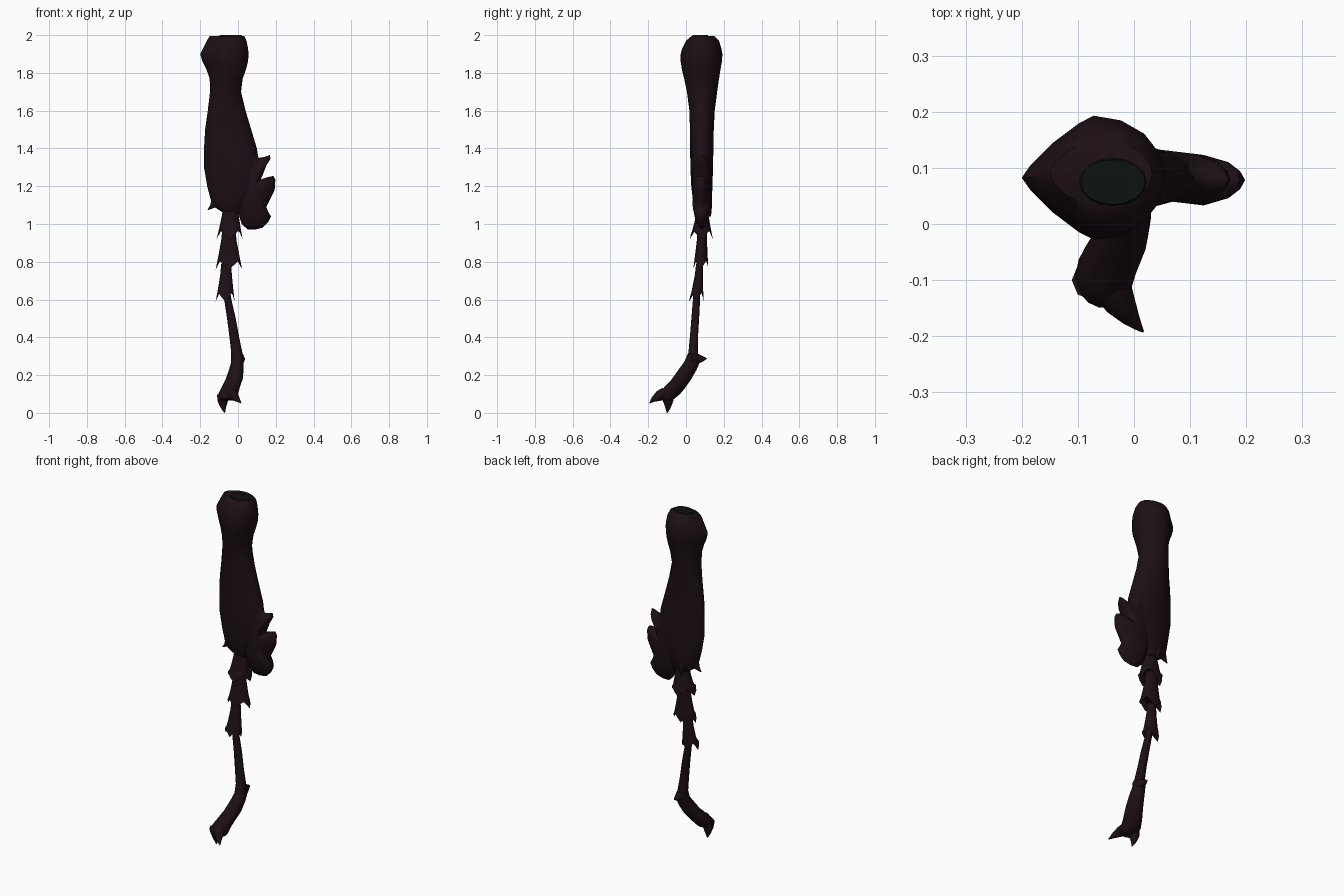
import bpy, bmesh
from math import sin, cos, pi
from mathutils import Vector


def material(name, rgb):
    m = bpy.data.materials.new(name)
    m.diffuse_color = (*rgb, 1)
    return m


shell = material("dark_shell", (0.012, 0.005, 0.007))
socket_mat = material("socket_dark", (0.004, 0.006, 0.005))


def skin(name, rings, mat=shell, angle=50):
    """Skin a stack of equal-length point rings and cap both ends."""
    bm = bmesh.new()
    rows = [[bm.verts.new(p) for p in r] for r in rings]
    n = len(rows[0])
    for a, b in zip(rows, rows[1:]):
        for i in range(n):
            j = (i + 1) % n
            bm.faces.new((a[i], a[j], b[j], b[i]))
    bm.faces.new(rows[0])
    bm.faces.new(rows[-1])
    bmesh.ops.recalc_face_normals(bm, faces=bm.faces)
    me = bpy.data.meshes.new(name)
    bm.to_mesh(me)
    bm.free()
    ob = bpy.data.objects.new(name, me)
    bpy.context.collection.objects.link(ob)
    me.materials.append(mat)
    bpy.ops.object.select_all(action='DESELECT')
    ob.select_set(True)
    bpy.context.view_layer.objects.active = ob
    bpy.ops.object.shade_smooth_by_angle(angle=angle * pi / 180)
    return ob


def ring(z, x0, x1, y0, y1, pinch=0.0, jag=0.0, n=16):
    """Horizontal oval; pinch sharpens the left side, jag drops four points."""
    pts = []
    for i in range(n):
        t = 2 * pi * i / n
        c, s = cos(t), sin(t)
        k = pinch if c < 0 else 0
        pts.append(((x0 + x1) / 2 + (x1 - x0) / 2 * c * abs(c) ** k,
                    (y0 + y1) / 2 + (y1 - y0) / 2 * s * abs(s) ** k,
                    z + jag * (1 - cos(4 * t)) / 2))
    return pts


def spike(name, base, tip, r, bend=(0, 0, 0), flat=1.0):
    """Tapered curved spur from base to tip."""
    a, b, d = Vector(base), Vector(tip), Vector(bend)
    axis = (b - a).normalized()
    u = axis.orthogonal().normalized()
    v = axis.cross(u)
    rings = []
    for t in (0, 0.35, 0.7, 0.92, 1):
        c = a.lerp(b, t) + d * 4 * t * (1 - t)
        w = r * (1 - t ** 1.4) + 0.002
        rings.append([c + u * w * cos(q * pi / 4) + v * w * flat * sin(q * pi / 4)
                      for q in range(8)])
    return skin(name, rings)


# Main limb: knobbed top, narrow neck, broad shaft
limb = [(1.995, -.15, .033, .03, .15, .2), (1.97, -.165, .045, .0, .175, .4),
        (1.93, -.185, .053, -.02, .187, .6), (1.9, -.2, .056, -.028, .193, .65),
        (1.86, -.188, .053, -.028, .19, .6), (1.82, -.168, .043, -.022, .183, .4),
        (1.77, -.15, .025, -.01, .175, .2), (1.7, -.148, .016, .005, .165, .1),
        (1.6, -.16, .04, .018, .152, .1), (1.5, -.174, .07, .021, .147, .15),
        (1.4, -.18, .1, .022, .145, .2), (1.3, -.18, .115, .023, .143, .2),
        (1.2, -.163, .11, .028, .14, .2), (1.13, -.145, .07, .036, .137, .1),
        (1.09, -.125, .03, .045, .13, 0), (1.06, -.08, .01, .06, .12, 0)]
skin("main_limb", [ring(*r) for r in limb])

# Flat socket on top of the knob
skin("top_socket", [ring(1.99, -.1, .025, .03, .12), ring(2.0, -.095, .02, .035, .115)],
     socket_mat)

# Toothed blade on the right of the limb, swelling towards its middle
outline = [(.06, 1.5), (.09, 1.41), (.11, 1.35), (.14, 1.355), (.168, 1.365), (.172, 1.345),
           (.15, 1.31), (.135, 1.27), (.12, 1.235), (.155, 1.247), (.188, 1.255),
           (.198, 1.235), (.194, 1.18), (.17, 1.13), (.15, 1.09), (.16, 1.065),
           (.175, 1.04), (.16, 1.01), (.13, .98), (.09, .97), (.05, .972), (.02, 1.0),
           (0, 1.06), (-.02, 1.2)]
cx, cz = .05, 1.18
rings = []
for y, s in ((-.045, .5), (-.032, .8), (-.016, .94), (0, 1), (.016, .94), (.032, .8), (.045, .5)):
    rings.append([(cx + (x - cx) * s, .087 - .06 * (x - cx) + y, cz + (z - cz) * s)
                  for x, z in outline])
skin("toothed_blade", rings, angle=70)

# Small spurs at the lower end of the limb
spike("left_spur", (-.115, .09, 1.15), (-.16, .085, 1.075), .028, (.012, 0, -.006))
spike("rear_spur", (-.06, .11, 1.13), (-.06, .13, 1.04), .025)

# Three bell-shaped foot segments with pointed lower rims
segments = [
    (1.10, .92, (-.08, .0, .06, .115), (-.113, .024, .02, .142)),
    (.97, .76, (-.085, -.012, .06, .11), (-.118, .022, .038, .118)),
    (.79, .59, (-.09, -.035, .052, .09), (-.118, -.018, .018, .092)),
]
for k, (top, low, a, b) in enumerate(segments):
    def mix(t):
        return [p + (q - p) * t for p, q in zip(a, b)]
    h = top - low
    skin(f"foot_segment_{k + 1}", [
        ring(top, *mix(-.05)), ring(top - h * .3, *mix(.15)),
        ring(top - h * .6, *mix(.5)), ring(top - h * .78, *mix(.72), jag=.01),
        ring(low, *b, jag=.045), ring(low + .045, *mix(.3), jag=.01)])

# Slender last segment bending forward into the foot
foot = [(.66, -.075, -.045, .04, .075), (.6, -.073, -.035, .036, .075),
        (.5, -.058, -.012, .028, .07), (.4, -.045, .006, .02, .064),
        (.32, -.036, .023, .012, .064), (.27, -.036, .03, -.01, .075),
        (.23, -.047, .03, -.04, .058), (.18, -.065, .025, -.075, .03),
        (.13, -.09, .008, -.122, -.005), (.1, -.104, .0, -.15, -.03),
        (.075, -.1, -.002, -.15, -.06), (.065, -.085, -.012, -.135, -.075)]
skin("last_segment", [ring(*r, n=14) for r in foot])

# Heel bump and pair of claws
spike("heel_bump", (0, .03, .285), (0, .11, .287), .036)
spike("front_claw", (-.04, -.11, .1), (.016, -.192, .052), .034, (-.004, -.004, .008))
spike("lower_claw", (-.075, -.1, .1), (-.07, -.1, 0), .034, (-.008, .006, 0))
